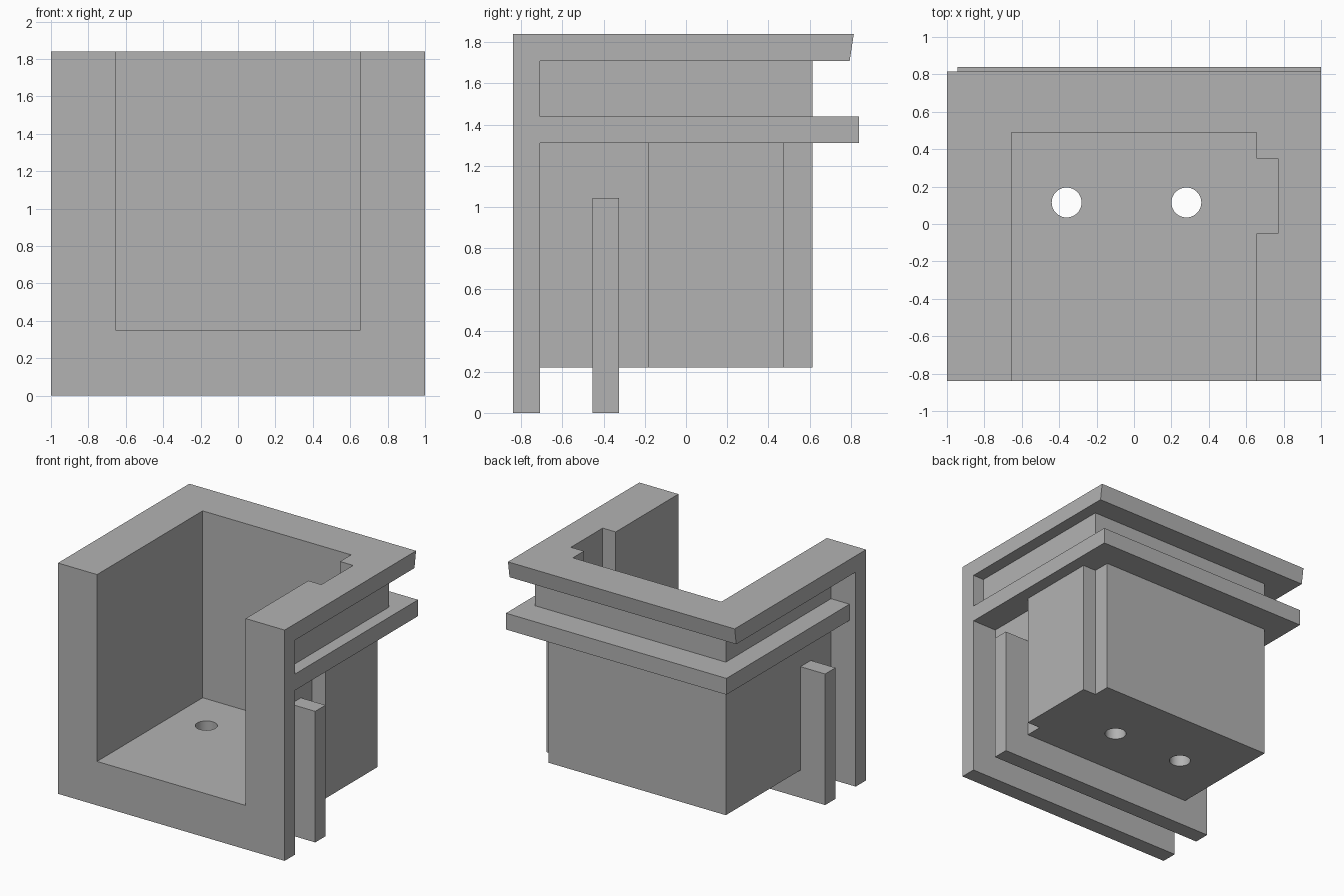
import bpy
import bmesh
import math
from mathutils import Vector

default = bpy.data.objects.get("Cube")
if default:
    bpy.data.objects.remove(default, do_unlink=True)

grey = bpy.data.materials.new("plain_grey")
grey.use_nodes = True
colour = (0.45, 0.45, 0.45, 1)
grey.diffuse_color = colour
grey.node_tree.nodes["Principled BSDF"].inputs["Base Color"].default_value = colour


def prism(name, outline, direction):
    """Extrude a closed 3D outline along a direction."""
    bm = bmesh.new()
    face = bm.faces.new([bm.verts.new(p) for p in outline])
    moved = bmesh.ops.extrude_face_region(bm, geom=[face])["geom"]
    verts = [g for g in moved if isinstance(g, bmesh.types.BMVert)]
    bmesh.ops.translate(bm, verts=verts, vec=Vector(direction))
    bmesh.ops.recalc_face_normals(bm, faces=bm.faces[:])
    mesh = bpy.data.meshes.new(name)
    bm.to_mesh(mesh)
    bm.free()
    mesh.materials.append(grey)
    obj = bpy.data.objects.new(name, mesh)
    bpy.context.collection.objects.link(obj)
    return obj


def upright(name, plan, low, high):
    return prism(name, [(x, y, low) for x, y in plan], (0, 0, high - low))


def slab(name, x0, x1, y0, y1, z0, z1):
    return upright(name, [(x0, y0), (x1, y0), (x1, y1), (x0, y1)], z0, z1)


def combine(target, part, operation):
    """Merge or cut a part, then discard the leftover object."""
    mod = target.modifiers.new(part.name, "BOOLEAN")
    mod.operation = operation
    mod.solver = "EXACT"
    mod.object = part
    bpy.context.view_layer.objects.active = target
    bpy.ops.object.modifier_apply(modifier=mod.name)
    bpy.data.objects.remove(part, do_unlink=True)


def stepped_plan(half, front, back, side, step_start, step_end):
    """Rectangle with a bump on the +x side."""
    return [(-half, front), (half, front), (half, step_start), (side, step_start),
            (side, step_end), (half, step_end), (half, back), (-half, back)]


# Front plate and top flange share one side profile with a sloped back edge
profile = [(-0.84, 0), (-0.71, 0), (-0.71, 1.71), (0.795, 1.71), (0.815, 1.84), (-0.84, 1.84)]
housing = prism("open_housing", [(-1, y, z) for y, z in profile], (2, 0, 0))

# Box, neck, shelf and lower fin
parts = [
    upright("box", stepped_plan(0.782, -0.78, 0.615, 0.9, -0.185, 0.475), 0.22, 1.36),
    slab("neck", -0.782, 0.9, -0.78, 0.615, 1.39, 1.78),
    slab("shelf", -0.945, 1, -0.78, 0.84, 1.31, 1.44),
    slab("lower_fin", -1, 1, -0.455, -0.325, 0, 1.045),
]
for part in parts:
    combine(housing, part, "UNION")

# Open cavity with its side recess
cavity = upright("cavity", stepped_plan(0.655, -1, 0.49, 0.77, -0.05, 0.35), 0.35, 2.1)
combine(housing, cavity, "DIFFERENCE")

# Round floor holes
for x in (-0.36, 0.28):
    ring = [(x + 0.08 * math.cos(a), 0.115 + 0.08 * math.sin(a))
            for a in (math.tau * i / 40 for i in range(40))]
    combine(housing, upright("floor_hole", ring, 0.1, 0.5), "DIFFERENCE")

bpy.ops.object.select_all(action="DESELECT")
housing.select_set(True)
bpy.context.view_layer.objects.active = housing
bpy.ops.object.shade_smooth_by_angle(angle=math.radians(30))
